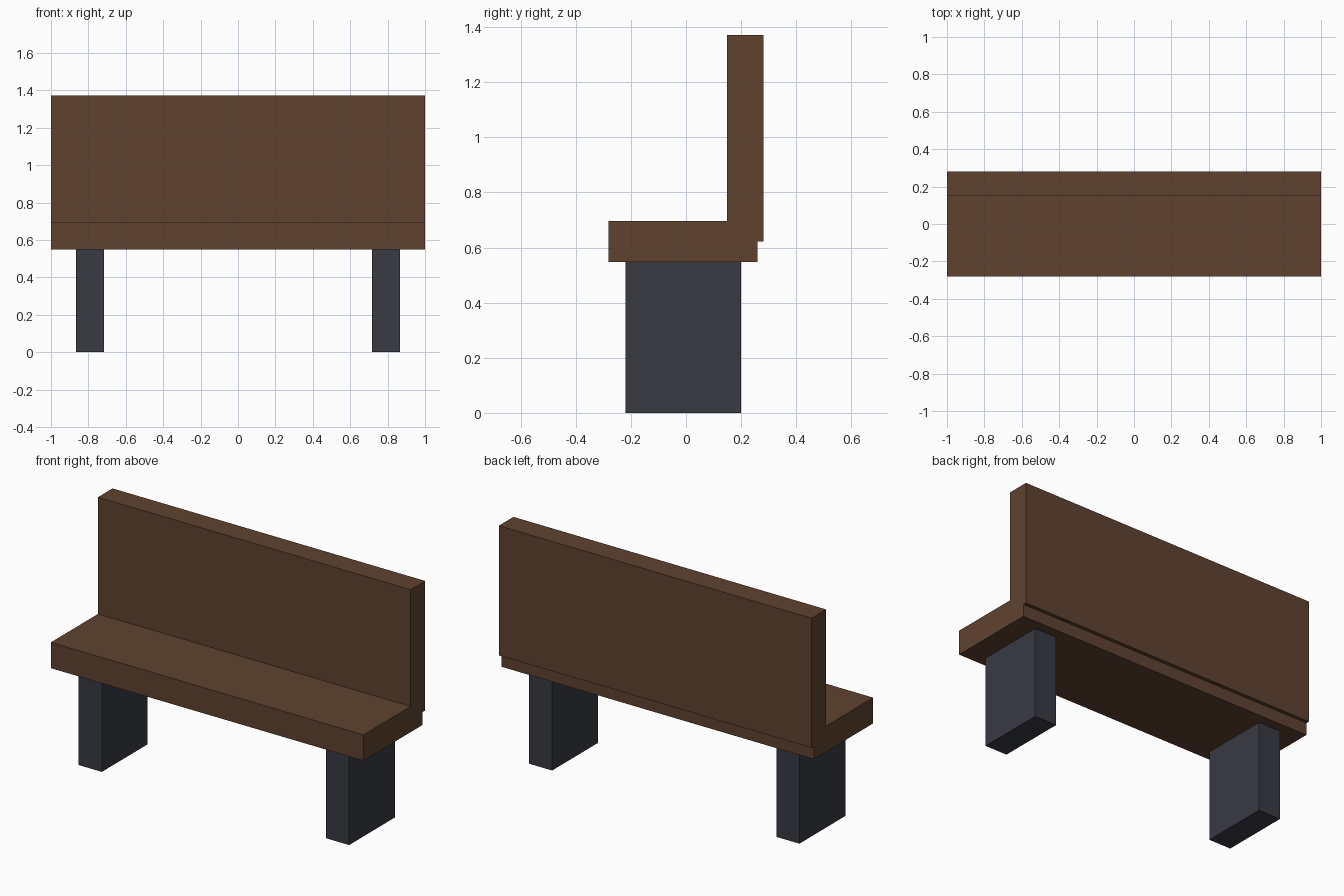
import bpy

if "Cube" in bpy.data.objects:
    bpy.data.objects.remove(bpy.data.objects["Cube"])


def material(name, rgb):
    mat = bpy.data.materials.new(name)
    mat.diffuse_color = (*rgb, 1.0)
    mat.use_nodes = True
    mat.node_tree.nodes["Principled BSDF"].inputs["Base Color"].default_value = mat.diffuse_color
    return mat


def box(name, lo, hi, mat):
    """Axis-aligned box from its low and high corners."""
    centre = [(a + b) / 2 for a, b in zip(lo, hi)]
    bpy.ops.mesh.primitive_cube_add(size=1, location=centre)
    obj = bpy.context.object
    obj.name = name
    obj.scale = [b - a for a, b in zip(lo, hi)]
    bpy.ops.object.transform_apply(location=False, rotation=False, scale=True)
    obj.data.materials.append(mat)
    return obj


wood = material("brown_wood", (0.115, 0.055, 0.030))
metal = material("dark_metal", (0.041, 0.043, 0.055))

# Seat plank and backrest, overlapping at the rear edge
box("seat", (-1, -0.282, 0.548), (1, 0.26, 0.697), wood)
box("backrest", (-1, 0.149, 0.622), (1, 0.282, 1.372), wood)

# Pair of slab legs
for name, side in (("left_leg", -1), ("right_leg", 1)):
    x = side * 0.791
    box(name, (x - 0.074, -0.22, 0), (x + 0.074, 0.199, 0.548), metal)
